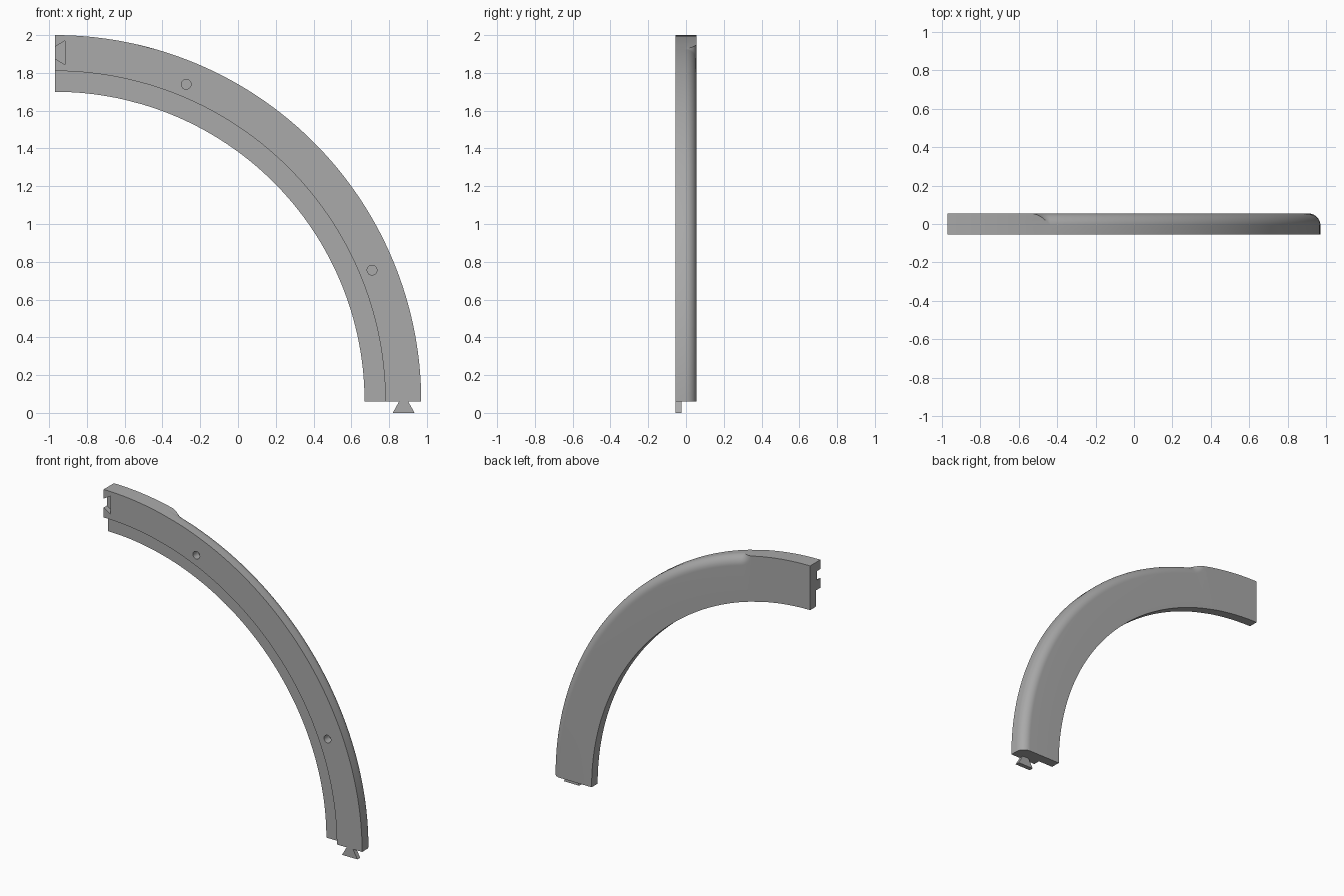
import bpy, bmesh, math

cube = bpy.data.objects.get("Cube")
if cube:
    bpy.data.objects.remove(cube, do_unlink=True)

CX, CZ = -0.97, 0.06                 # centre of the quarter ring
OUTER, STEP, INNER = 1.94, 1.75, 1.64
FRONT, BACK, LEDGE = -0.055, 0.055, -0.01
ROUND, BIT = 0.062, 0.06             # edge rounding and its run-out radius
STOP = math.radians(16)              # where the rounding begins
JOINT = 1.847                        # radius of the joint centre line

grey = bpy.data.materials.new("plain grey")
grey.use_nodes = True
grey.diffuse_color = (0.40, 0.40, 0.40, 1)
grey.node_tree.nodes["Principled BSDF"].inputs["Base Color"].default_value = grey.diffuse_color


def finish(name, bm):
    bmesh.ops.remove_doubles(bm, verts=bm.verts, dist=1e-5)
    bmesh.ops.recalc_face_normals(bm, faces=bm.faces)
    mesh = bpy.data.meshes.new(name)
    bm.to_mesh(mesh)
    bm.free()
    mesh.materials.append(grey)
    obj = bpy.data.objects.new(name, mesh)
    bpy.context.collection.objects.link(obj)
    return obj


def prism(name, outline, y0, y1):
    """Extrude an (x, z) outline along y."""
    bm = bmesh.new()
    face = bm.faces.new([bm.verts.new((x, y0, z)) for x, z in outline])
    out = bmesh.ops.extrude_face_region(bm, geom=[face])["geom"]
    for v in out:
        if isinstance(v, bmesh.types.BMVert):
            v.co.y = y1
    return finish(name, bm)


def polar(r, a):
    return CX + r * math.sin(a), CZ + r * math.cos(a)


# Curved rail: profile columns swept round a quarter circle
def column(angle, rounded=False, t=None):
    """One cross-section; t runs from 0 to 1 across the run-out scoop."""
    pts = [(r, y, angle) for r, y in ((OUTER, FRONT), (STEP, FRONT), (STEP, LEDGE),
                                      (INNER, LEDGE), (INNER, BACK))]
    for k in range(13):
        phi = math.pi / 2 * k / 12
        y = BACK - ROUND + ROUND * math.cos(phi)
        rho = BIT + ROUND * (1 - math.sin(phi))
        s = 0
        if t is not None:
            s = t * math.sqrt(max(rho * rho - BIT * BIT, 0))
        r = OUTER
        if rounded:
            r = min(OUTER, OUTER + BIT - math.sqrt(rho * rho - s * s))
        pts.append((r, y, angle - s / OUTER))
    return pts


quarter = math.pi / 2
reach = math.sqrt((BIT + ROUND) ** 2 - BIT ** 2) / OUTER
columns = [column((STOP - reach - 0.004) * i / 14) for i in range(15)]
columns += [column(STOP, True, 1 - i / 14) for i in range(15)]
columns += [column(STOP + (quarter - STOP) * i / 84, True) for i in range(1, 85)]

bm = bmesh.new()
rings = []
for col in columns:
    ring = []
    for r, y, a in col:
        x, z = polar(r, a)
        ring.append(bm.verts.new((x, y, z)))
    rings.append(ring)
n = len(rings[0])
for a, b in zip(rings, rings[1:]):
    for i in range(n):
        j = (i + 1) % n
        bm.faces.new((a[i], a[j], b[j], b[i]))
bm.faces.new(rings[0])
bm.faces.new(rings[-1])
bmesh.ops.dissolve_degenerate(bm, dist=1e-5, edges=bm.edges)
rail = finish("curved_rail", bm)

# Cutters: two peg holes and a dovetail socket
cutters = []
for deg in (22.5, 67.5):
    hx, hz = polar(1.818, math.radians(deg))
    ring = [(hx + 0.026 * math.cos(math.tau * i / 32),
             hz + 0.026 * math.sin(math.tau * i / 32)) for i in range(32)]
    cutters.append(prism("peg_hole_cutter", ring, FRONT - 0.03, 0.0))
zc = CZ + JOINT
cutters.append(prism("socket_cutter", [(CX - 0.02, zc - 0.018), (CX + 0.053, zc - 0.063),
                                       (CX + 0.053, zc + 0.063), (CX - 0.02, zc + 0.018)],
                     FRONT - 0.03, -0.02))

bpy.context.view_layer.objects.active = rail
for c in cutters:
    c.hide_render = True
    mod = rail.modifiers.new("cut", "BOOLEAN")
    mod.operation, mod.solver, mod.object = "DIFFERENCE", "EXACT", c
    bpy.ops.object.modifier_apply(modifier=mod.name)
    bpy.data.objects.remove(c, do_unlink=True)

# Dovetail tongue on the lower end
xc = CX + JOINT
tongue = prism("dovetail_tongue", [(xc - 0.058, 0), (xc + 0.058, 0),
                                   (xc + 0.024, CZ), (xc - 0.024, CZ)], FRONT, -0.025)

bpy.ops.object.select_all(action="DESELECT")
rail.select_set(True)
bpy.ops.object.shade_smooth_by_angle(angle=math.radians(25))
